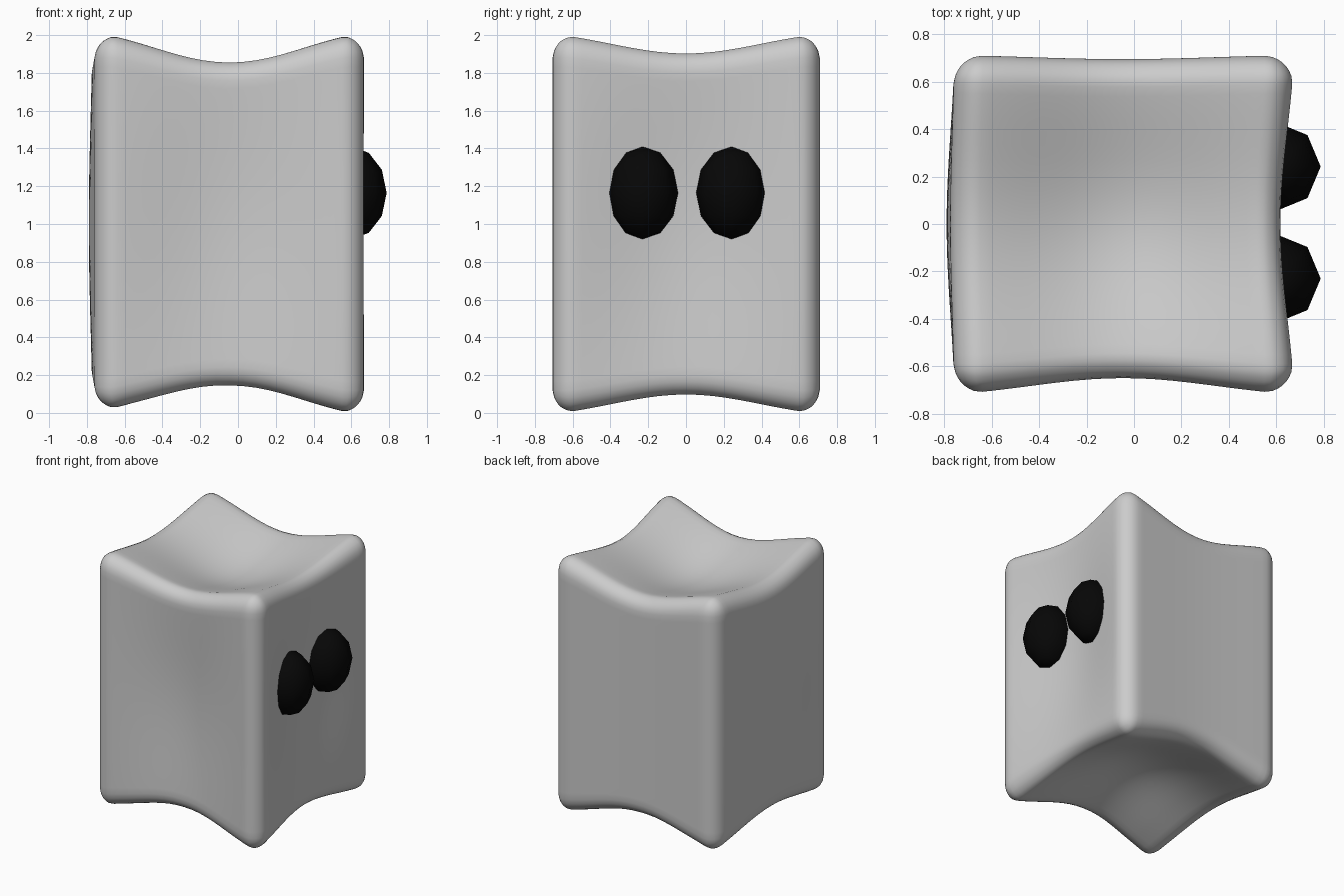
import bpy, bmesh
from math import sin, cos, pi
from mathutils import Vector

if "Cube" in bpy.data.objects:
    bpy.data.objects.remove(bpy.data.objects["Cube"])

HALF = Vector((0.715, 0.71, 1.0))     # half size of the body
R = 0.125                             # edge rounding
CX = -0.045                           # body centre in x


def hump(t, reach=0.62, mix=0.5):
    """1 in the middle, fading to 0 at the corners (cosine/parabola blend)."""
    t = min(abs(t) / reach, 1)
    return (1 - mix) * 0.5 * (1 + cos(pi * t)) + mix * (1 - t * t)


def shape(p):
    # even cube grid -> rows packed toward the edges -> rounded box
    p = Vector([sin(c * pi / 2) * h for c, h in zip(p, HALF)])
    core = Vector([max(-(h - R), min(h - R, c)) for c, h in zip(p, HALF)])
    q = core + (p - core).normalized() * R
    x, y, z = q
    u, v, w = hump(x), hump(y), hump(z, 1.0)
    # dished top and bottom
    dip = 0.14 * u + 0.092 * v + 0.04 * u * v
    nz = z * (1 - dip)
    if z < 0 and x < 0:
        nz += 0.02 * min(1, -x / 0.5) * -z
    # front, back and right dished too, left slightly swollen
    fx, fy = x / HALF.x, y / HALF.y
    if x > 0:
        nx = x - (0.045 + 0.06 * w) * v * fx
    else:
        nx = x + 0.03 * v * (0.4 + 0.6 * w) * fx
    if y < 0:
        ny = y - (0.055 + 0.04 * w) * u * fy
    else:
        ny = y - 0.015 * u * fy
    return Vector((nx + CX, ny, nz + 1.0))


def finish(bm, name):
    mesh = bpy.data.meshes.new(name)
    bm.to_mesh(mesh)
    bm.free()
    for poly in mesh.polygons:
        poly.use_smooth = True
    ob = bpy.data.objects.new(name, mesh)
    bpy.context.collection.objects.link(ob)
    return ob


# Body: soft block with sunken faces
bm = bmesh.new()
bmesh.ops.create_cube(bm, size=2)
bmesh.ops.subdivide_edges(bm, edges=bm.edges[:], cuts=31, use_grid_fill=True)
for vert in bm.verts:
    vert.co = shape(vert.co)
finish(bm, "body")

# Eyes: low-poly black ellipsoids sunk into the right face
black = bpy.data.materials.new("black")
black.diffuse_color = (0.002, 0.002, 0.002, 1)
black.use_nodes = True
black.node_tree.nodes["Principled BSDF"].inputs["Base Color"].default_value = black.diffuse_color
for name, y in (("eye_front", -0.23), ("eye_back", 0.242)):
    bm = bmesh.new()
    bmesh.ops.create_uvsphere(bm, u_segments=8, v_segments=6, radius=1)
    for vert in bm.verts:
        vert.co = Vector((vert.co.x * 0.19 + 0.597, vert.co.y * 0.188 + y,
                          vert.co.z * 0.245 + 1.165))
    eye = finish(bm, name)
    eye.data.materials.append(black)
